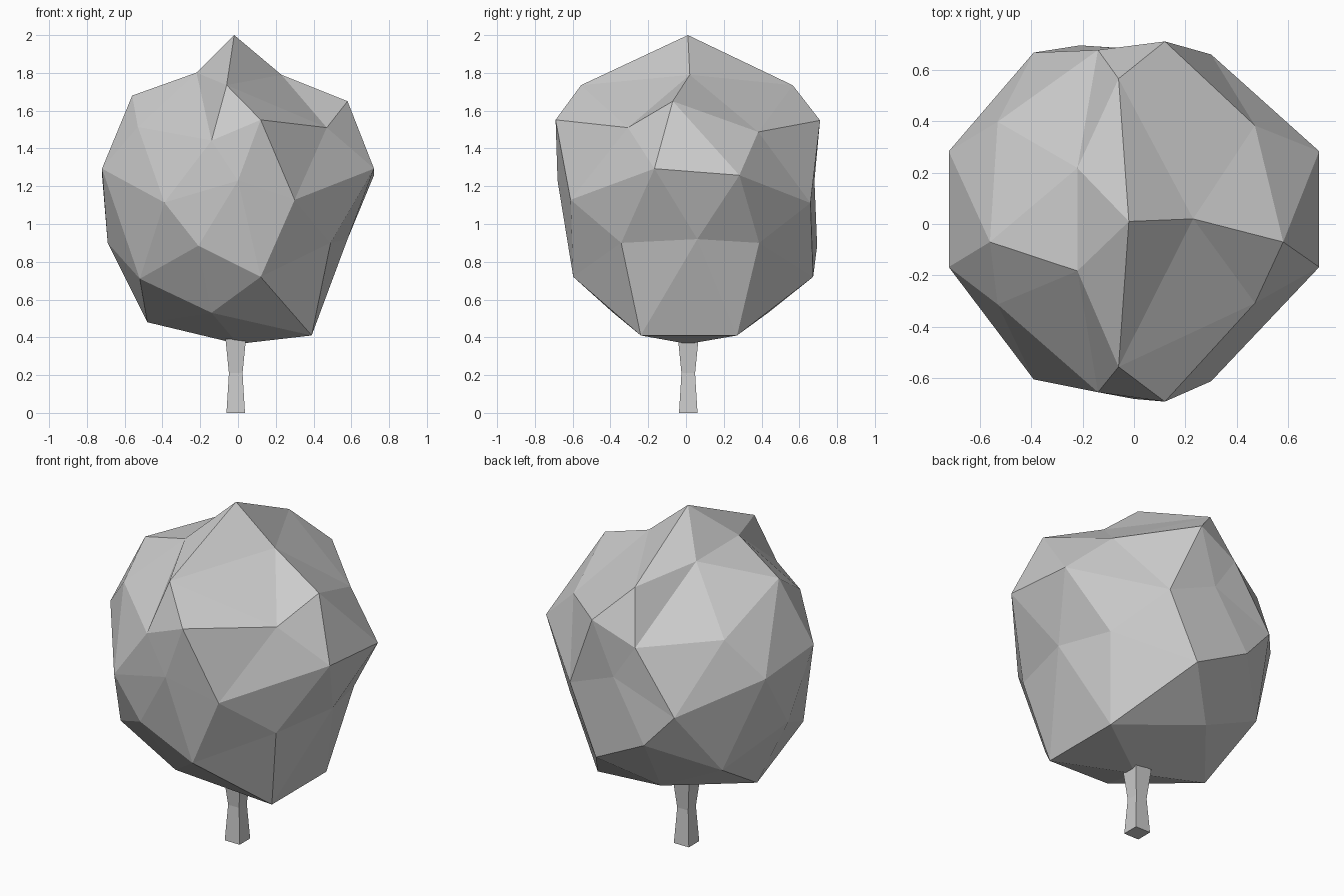
import bpy, bmesh
from math import atan2

if "Cube" in bpy.data.objects:
    bpy.data.objects.remove(bpy.data.objects["Cube"])

# Crown: an 80-face icosphere pushed into an uneven leafy mass. Only half the
# points are given (x, half depth, z), ring by ring from the top down.
HALF = [
    (-.02, .01, 2.0),
    (.23, .02, 1.79), (-.06, .56, 1.735), (-.22, .20, 1.80),
    (.47, .345, 1.50), (-.14, .665, 1.44), (-.56, -.07, 1.68),
    (.58, -.07, 1.65), (.12, .70, 1.55), (-.53, .355, 1.50),
    (.72, .225, 1.28), (.30, .635, 1.12), (0, .68, 1.23),
    (-.39, .635, 1.10), (-.72, .225, 1.28),
    (.49, .365, .90), (-.21, .655, .885), (-.69, .03, .90),
    (.58, .06, .92), (.12, .635, .72), (-.52, .38, .71),
    (.39, .255, .41), (-.14, .41, .53), (-.48, .02, .48),
    (0, .01, .365),
]


def make_object(name, bm):
    bmesh.ops.recalc_face_normals(bm, faces=bm.faces)
    mesh = bpy.data.meshes.new(name)
    bm.to_mesh(mesh)
    bm.free()
    obj = bpy.data.objects.new(name, mesh)
    bpy.context.collection.objects.link(obj)


def slot(co):
    """Ring and angle of a sphere point, the same for its mirror image."""
    angle = 0 if abs(co.z) > .99 else round(abs(atan2(co.y, co.x)), 1)
    return (round(-co.z, 2) + 0.0, angle)


bm = bmesh.new()
bmesh.ops.create_icosphere(bm, subdivisions=2, radius=1)
slots = sorted({slot(v.co) for v in bm.verts})
for v in bm.verts:
    x, y, z = HALF[slots.index(slot(v.co))]
    if abs(v.co.y) > .001:
        # The mirrored pairs lean to the back, and the upper ones tilt
        lean = .08 * abs(x) if z > 1 else .06 * y
        y = (y if v.co.y > 0 else -y) + lean
        if z > 1:
            z -= .15 * y * x * x
    v.co = (x, y, z)
make_object("crown", bm)

# Trunk: square column with a narrow waist, its top hidden in the crown
bm = bmesh.new()
loops = []
for z, half in ((0, .049), (.21, .036), (.39, .054)):
    loops.append([bm.verts.new((-.012 + sx * half, .012 + sy * half, z))
                  for sx, sy in ((-1, -1), (1, -1), (1, 1), (-1, 1))])
for low, high in zip(loops, loops[1:]):
    for i in range(4):
        j = (i + 1) % 4
        bm.faces.new((low[i], low[j], high[j], high[i]))
bm.faces.new(loops[0])
bm.faces.new(loops[-1])
make_object("trunk", bm)
